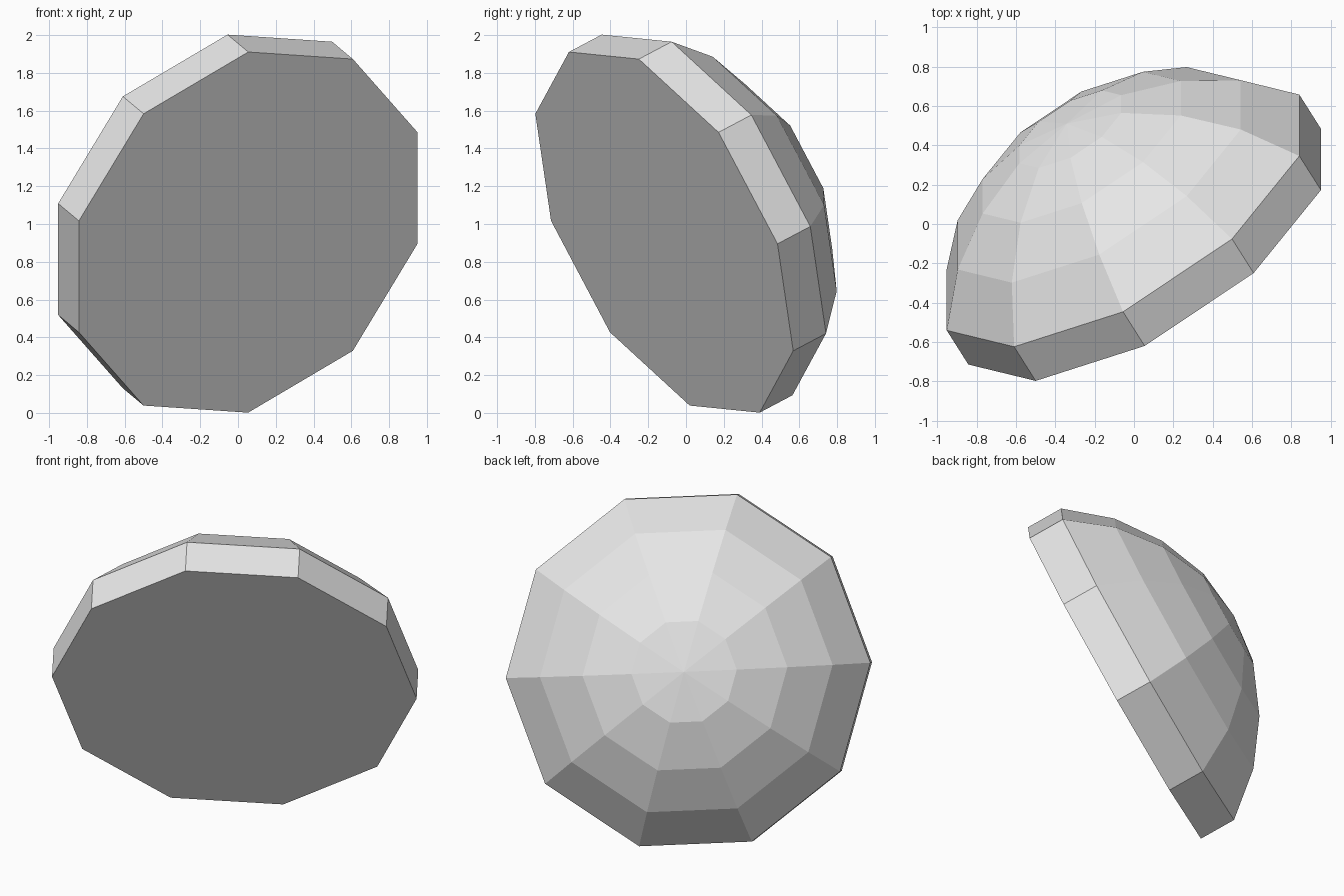
import bpy, bmesh, math
from mathutils import Vector, Matrix

cube = bpy.data.objects.get("Cube")
if cube:
    bpy.data.objects.remove(cube, do_unlink=True)

SIDES = 10
# (radius, height along the axis): straight rim, then the faceted dome
PROFILE = [(1.08, 0), (1.08, 0.225), (0.867, 0.473), (0.607, 0.655), (0.312, 0.774)]
APEX = 0.811

stone = bpy.data.materials.new("light_grey")
stone.use_nodes = True
grey = (0.8, 0.8, 0.8, 1)
stone.diffuse_color = grey
stone.node_tree.nodes["Principled BSDF"].inputs["Base Color"].default_value = grey

# Rings of the dome, bridged by quads
bm = bmesh.new()
rings = []
for radius, height in PROFILE:
    rings.append([bm.verts.new((radius * math.cos(i * math.tau / SIDES),
                                radius * math.sin(i * math.tau / SIDES), height))
                  for i in range(SIDES)])
for low, high in zip(rings, rings[1:]):
    for i in range(SIDES):
        j = (i + 1) % SIDES
        bm.faces.new((low[i], low[j], high[j], high[i]))

# Flat base and the fan at the apex
bm.faces.new(rings[0][::-1])
tip = bm.verts.new((0, 0, APEX))
for i in range(SIDES):
    bm.faces.new((rings[-1][i], rings[-1][(i + 1) % SIDES], tip))

# Tilt the dome so that its flat base leans towards the front
axis = Vector((-0.488, 0.771, 0.408)).normalized()
first = Vector((0, -0.467, 0.884))
first = (first - axis * first.dot(axis)).normalized()
second = axis.cross(first)
tilt = Matrix((first, second, axis)).transposed().to_4x4()
bm.transform(Matrix.Translation((0.054, -0.115, 0.956)) @ tilt)
bm.normal_update()

mesh = bpy.data.meshes.new("faceted_dome")
bm.to_mesh(mesh)
bm.free()
mesh.materials.append(stone)
dome = bpy.data.objects.new("faceted_dome", mesh)
bpy.context.collection.objects.link(dome)
